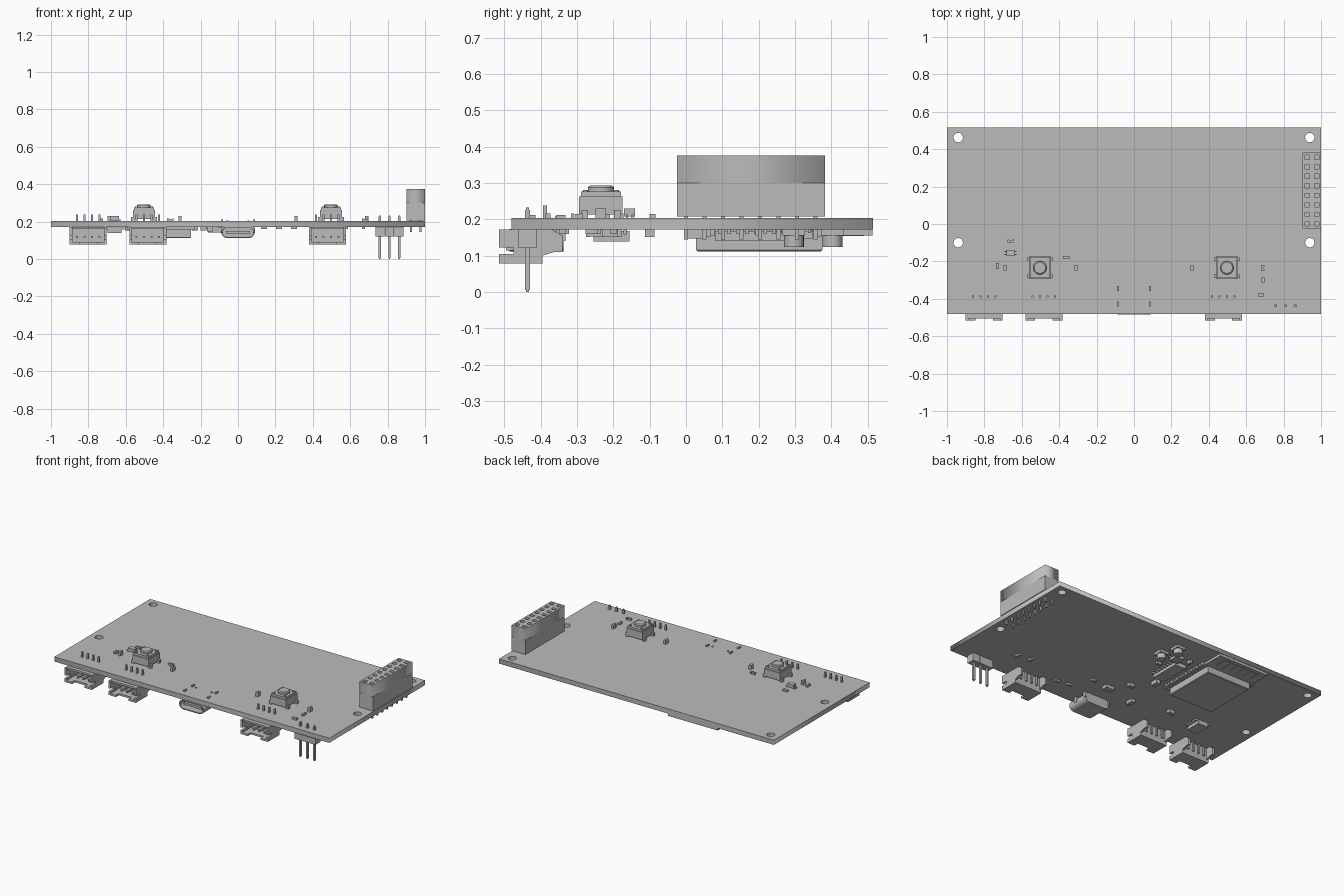
import bpy, bmesh, math
from mathutils import Matrix, Vector

cube = bpy.data.objects.get("Cube")
if cube:
    bpy.data.objects.remove(cube, do_unlink=True)

GREY = (0.5, 0.5, 0.5, 1)
mat = bpy.data.materials.new("plain grey")
mat.use_nodes = True
mat.diffuse_color = GREY
mat.node_tree.nodes["Principled BSDF"].inputs["Base Color"].default_value = GREY

TOP, BOTTOM = 0.203, 0.172      # board faces


def finish(name, bm):
    mesh = bpy.data.meshes.new(name)
    bm.to_mesh(mesh)
    bm.free()
    mesh.materials.append(mat)
    ob = bpy.data.objects.new(name, mesh)
    bpy.context.collection.objects.link(ob)
    return ob


def box(bm, x0, x1, y0, y1, z0, z1):
    m = Matrix.Translation(((x0 + x1) / 2, (y0 + y1) / 2, (z0 + z1) / 2))
    bmesh.ops.create_cube(bm, size=1, matrix=m @ Matrix.Diagonal((x1 - x0, y1 - y0, z1 - z0, 1)))


def cbox(bm, x, y, w, d, z0, z1):
    box(bm, x - w / 2, x + w / 2, y - d / 2, y + d / 2, z0, z1)


def cyl(bm, x, y, r, z0, z1, r2=None, n=24):
    bmesh.ops.create_cone(bm, cap_ends=True, segments=n, radius1=r, radius2=r2 or r,
                          depth=z1 - z0, matrix=Matrix.Translation((x, y, (z0 + z1) / 2)))


def rect(x, y, w, d):
    return [(x + sx * w / 2, y + sy * d / 2) for sx, sy in ((-1, -1), (1, -1), (1, 1), (-1, 1))]


def stadium(x, y, w, h, n=8):
    """Rounded slot outline, wider than tall."""
    r = h / 2
    pts = []
    for side, start in ((1, -math.pi / 2), (-1, math.pi / 2)):
        for i in range(n + 1):
            a = start + math.pi * i / n
            pts.append((x + side * (w / 2 - r) + r * math.cos(a), y + r * math.sin(a)))
    return pts


def circle(x, y, r, n=24):
    return [(x + r * math.cos(math.tau * i / n), y + r * math.sin(math.tau * i / n)) for i in range(n)]


def plate(name, loops, z0, z1, upright=False):
    """Extrude an outline (first loop) with holes; upright runs it along y instead of z."""
    cu = bpy.data.curves.new(name, 'CURVE')
    cu.dimensions = '2D'
    cu.fill_mode = 'BOTH'
    cu.extrude = (z1 - z0) / 2
    for pts in loops:
        sp = cu.splines.new('POLY')
        sp.points.add(len(pts) - 1)
        for p, (x, y) in zip(sp.points, pts):
            p.co = (x, y, 0, 1)
        sp.use_cyclic_u = True
    tmp = bpy.data.objects.new(name, cu)
    bpy.context.collection.objects.link(tmp)
    mesh = bpy.data.meshes.new_from_object(tmp.evaluated_get(bpy.context.evaluated_depsgraph_get()))
    bpy.data.objects.remove(tmp, do_unlink=True)
    bm = bmesh.new()
    bm.from_mesh(mesh)
    bpy.data.meshes.remove(mesh)
    mid = (z0 + z1) / 2
    m = Matrix.Translation((0, mid, 0)) @ Matrix.Rotation(math.pi / 2, 4, 'X') if upright \
        else Matrix.Translation((0, 0, mid))
    bmesh.ops.transform(bm, matrix=m, verts=bm.verts)
    bmesh.ops.remove_doubles(bm, verts=bm.verts, dist=1e-5)
    for f in bm.faces:
        f.material_index = 0
    return finish(name, bm)


def prism(bm, x0, x1, profile):
    """Side profile in y, z extruded along x."""
    f = bm.faces.new([bm.verts.new((x0, y, z)) for y, z in profile])
    geo = bmesh.ops.extrude_face_region(bm, geom=[f])["geom"]
    bmesh.ops.translate(bm, vec=Vector((x1 - x0, 0, 0)),
                        verts=[v for v in geo if isinstance(v, bmesh.types.BMVert)])
    bmesh.ops.recalc_face_normals(bm, faces=bm.faces)


# Circuit board with mounting holes
holes = [circle(sx * 0.94, y, 0.025) for sx in (-1, 1) for y in (0.462, -0.1)]
plate("circuit_board", [rect(0, 0.0175, 2, 0.995)] + holes, BOTTOM, TOP)

# Tall double-row socket
cells = [(x, -0.0 + 0.0508 * i) for x in (0.925, 0.976) for i in range(8)]
plate("socket_housing", [rect(0.95, 0.1785, 0.1, 0.407)] + [rect(x, y, 0.024, 0.024) for x, y in cells],
      0.3, 0.375)
bm = bmesh.new()
cbox(bm, 0.95, 0.1785, 0.1, 0.407, TOP + 0.004, 0.3)
for x, y in cells:
    cbox(bm, x, y, 0.011, 0.011, 0.145, TOP + 0.01)
finish("socket_base_and_pins", bm)

# Push buttons
for name, x in (("left_button", 0.497), ("right_button", -0.503)):
    y = -0.234
    bm = bmesh.new()
    cbox(bm, x, y, 0.116, 0.12, TOP + 0.01, 0.262)
    cbox(bm, x, y, 0.106, 0.11, 0.262, 0.276)
    cyl(bm, x, y, 0.036, 0.276, 0.288)
    cyl(bm, x, y, 0.036, 0.288, 0.2925, 0.03)
    for sx in (-1, 1):
        for sy in (-1, 1):
            cyl(bm, x + sx * 0.041, y + sy * 0.042, 0.008, 0.276, 0.281, n=12)
            cbox(bm, x + sx * 0.06, y + sy * 0.045, 0.02, 0.018, TOP, 0.225)
    finish(name, bm)

# Side-entry wire connectors
SIDE = [(-0.515, 0.078), (-0.395, 0.078), (-0.395, 0.1), (-0.362, 0.11), (-0.34, 0.11), (-0.34, 0.155),
        (-0.37, BOTTOM), (-0.515, BOTTOM), (-0.515, 0.122), (-0.475, 0.122), (-0.475, 0.104), (-0.515, 0.104)]
for name, cx in (("outer_right", -0.801), ("inner_right", -0.482), ("left", 0.478)):
    bm = bmesh.new()
    for sx in (-1, 1):
        prism(bm, cx + sx * 0.099, cx + sx * 0.085, SIDE)
        box(bm, cx + sx * 0.066 - 0.02, cx + sx * 0.066 + 0.02, -0.515, -0.41, 0.078, 0.09)
    cbox(bm, cx, -0.44, 0.19, 0.09, 0.078, 0.09)        # outer wall
    cbox(bm, cx, -0.45, 0.19, 0.11, 0.16, BOTTOM)       # wall against the board
    cbox(bm, cx, -0.41, 0.19, 0.03, 0.078, BOTTOM)      # rear wall
    finish(name + "_connector_housing", bm)
    bm = bmesh.new()
    for i in range(4):
        px = cx + (i - 1.5) * 0.04
        cbox(bm, px, -0.44, 0.01, 0.11, 0.114, 0.124)
        cbox(bm, px, -0.388, 0.01, 0.01, 0.114, 0.238)
    finish(name + "_connector_pins", bm)

# Three-pin header pointing down
bm = bmesh.new()
for px in (0.759, 0.81, 0.861):
    prism_w = 0.05
    cbox(bm, px, -0.436, prism_w, 0.05, 0.121, BOTTOM)
    cbox(bm, px, -0.436, 0.013, 0.013, 0.006, 0.226)
    for z0, z1 in ((0, 0.006), (0.226, 0.232)):
        cbox(bm, px, -0.436, 0.008, 0.008, z0, z1)
finish("three_pin_header", bm)

# USB socket: rounded shell, tongue, rear block and legs
plate("usb_shell", [stadium(0, 0.142, 0.178, 0.062), stadium(0, 0.142, 0.164, 0.048)], -0.485, -0.36, True)
plate("usb_back", [stadium(0, 0.142, 0.178, 0.062)], -0.36, -0.337, True)
bm = bmesh.new()
cbox(bm, 0, -0.41, 0.13, 0.12, 0.135, 0.149)
for sx in (-1, 1):
    for y in (-0.345, -0.427):
        cbox(bm, sx * 0.086, y, 0.01, 0.026, 0.14, 0.212)
    cyl(bm, sx * 0.056, -0.355, 0.006, 0.15, 0.207, n=12)
finish("usb_tongue_and_legs", bm)

# Wireless module with shield can and edge pads
bm = bmesh.new()
box(bm, -0.59, -0.23, 0.003, 0.513, 0.156, BOTTOM)
finish("module_board", bm)
bm = bmesh.new()
box(bm, -0.568, -0.252, 0.027, 0.375, 0.112, 0.156)
bmesh.ops.bevel(bm, geom=[e for e in bm.edges if all(v.co.z < 0.12 for v in e.verts)],
                offset=0.004, segments=1, affect='EDGES')
finish("module_shield", bm)
bm = bmesh.new()
for i in range(14):
    for x in (-0.59, -0.23):
        cbox(bm, x, 0.035 + i * 0.0254, 0.03, 0.016, 0.153, BOTTOM)
for i in range(6):                                       # antenna trace
    cbox(bm, -0.54 + i * 0.05, 0.45, 0.01, 0.08, 0.154, 0.157)
box(bm, -0.54, -0.28, 0.48, 0.49, 0.154, 0.157)
finish("module_pads_and_antenna", bm)


def chips(name, spots, base, direction):
    """Two-terminal chip parts: x, y, length along x, length along y, height."""
    bm = bmesh.new()
    for x, y, w, d, h in spots:
        z = sorted((base, base + direction * h))
        cbox(bm, x, y, w, d, *z)
        z = sorted((base, base + direction * (h + 0.001)))
        for s in (-1, 1):
            if w > d:
                cbox(bm, x + s * w * 0.38, y, w * 0.26, d * 1.06, *z)
            else:
                cbox(bm, x, y + s * d * 0.38, w * 1.06, d * 0.26, *z)
    finish(name, bm)


# Small parts on the top
chips("top_chips", [(-0.66, -0.092, 0.03, 0.015, 0.01), (-0.73, -0.225, 0.015, 0.032, 0.012),
                    (-0.362, -0.18, 0.032, 0.015, 0.012), (0.69, -0.3, 0.015, 0.032, 0.012),
                    (0.68, -0.38, 0.032, 0.015, 0.012)], TOP, 1)
chips("top_lamps", [(x, -0.234, 0.016, 0.028, 0.026) for x in (-0.69, -0.31, 0.31, 0.688)], TOP, 1)

# Small parts underneath
chips("bottom_chips", [(0.67, -0.26, 0.015, 0.032, 0.012), (0.58, -0.25, 0.015, 0.032, 0.012),
                       (0.3, -0.34, 0.032, 0.015, 0.012), (0.22, -0.33, 0.032, 0.015, 0.012),
                       (-0.06, -0.1, 0.04, 0.025, 0.02), (0.02, -0.21, 0.06, 0.04, 0.02),
                       (-0.185, -0.25, 0.03, 0.05, 0.02), (-0.44, -0.19, 0.04, 0.025, 0.02),
                       (0.14, -0.2, 0.032, 0.016, 0.012), (-0.15, 0.02, 0.03, 0.05, 0.025),
                       (-0.02, 0.2, 0.03, 0.016, 0.015), (-0.15, 0.33, 0.016, 0.03, 0.02)], BOTTOM, -1)


def leaded(name, x, y, w, d, height, base, direction, count):
    """Chip body with rows of legs along its x sides."""
    bm = bmesh.new()
    z = sorted((base + direction * 0.004, base + direction * height))
    cbox(bm, x, y, w, d, *z)
    leg = sorted((base, base + direction * height * 0.4))
    for i in range(count):
        for s in (-1, 1):
            cbox(bm, x + s * w * 0.6, y + d * ((i + 0.5) / count - 0.5), w * 0.25, d * 0.4 / count, *leg)
    finish(name, bm)


leaded("transistor", -0.66, -0.155, 0.045, 0.03, 0.026, TOP, 1, 2)
leaded("sensor_chip", -0.66, -0.205, 0.075, 0.1, 0.033, BOTTOM, -1, 4)
leaded("interface_chip", -0.12, 0.18, 0.08, 0.2, 0.03, BOTTOM, -1, 8)
leaded("regulator_chip", -0.06, 0.32, 0.06, 0.06, 0.025, BOTTOM, -1, 3)

# Round can capacitors underneath
bm = bmesh.new()
for x, y in ((0.04, 0.297), (0.0, 0.403)):
    cbox(bm, x, y, 0.062, 0.062, 0.155, BOTTOM)
    cyl(bm, x, y, 0.027, 0.124, 0.155)
finish("can_capacitors", bm)
